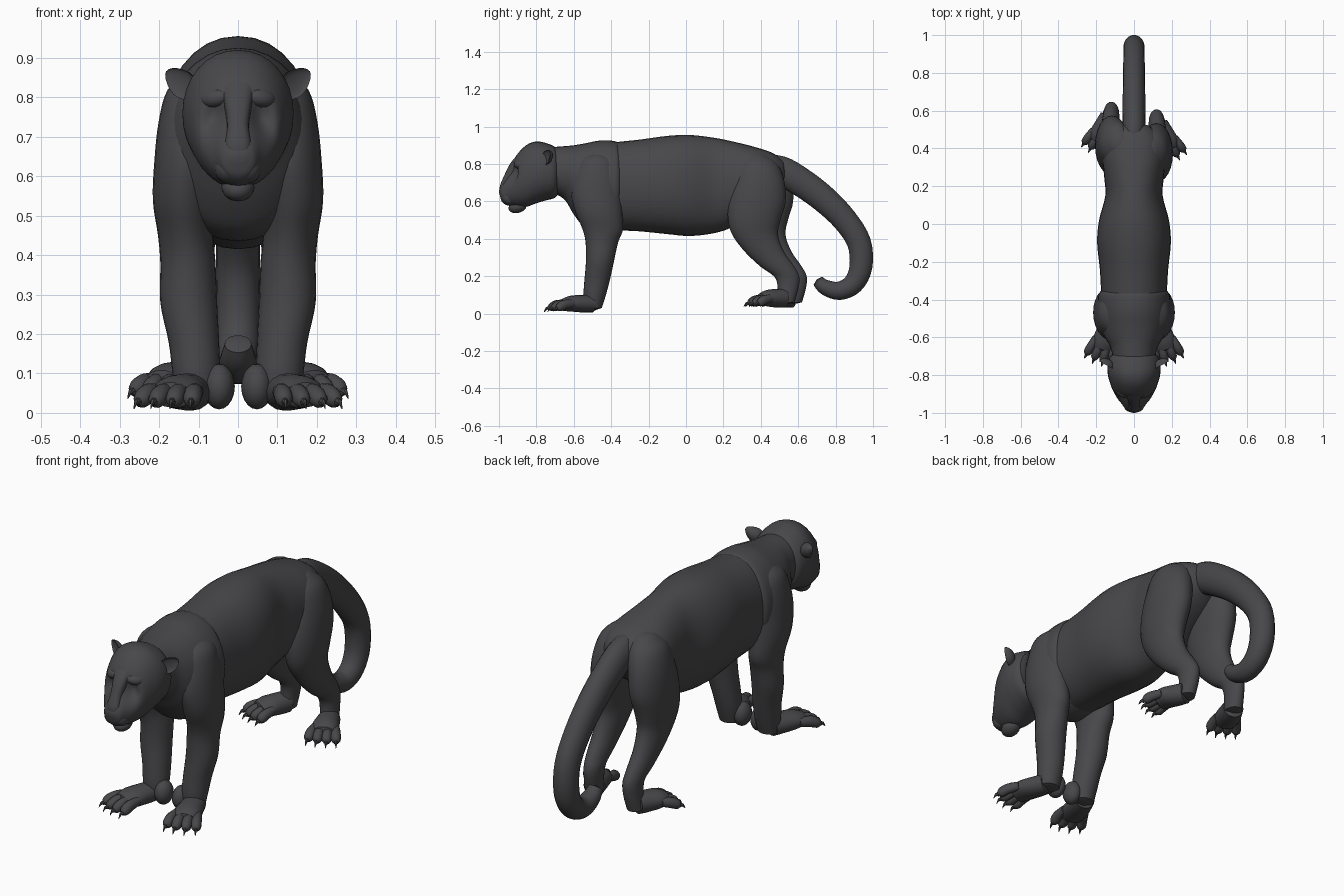
import bpy, bmesh, math
from mathutils import Vector, Matrix

cube = bpy.data.objects.get("Cube")
if cube:
    bpy.data.objects.remove(cube, do_unlink=True)

fur = bpy.data.materials.new("charcoal fur")
fur.use_nodes = True
FUR = (0.064, 0.064, 0.069, 1)
fur.diffuse_color = FUR
bsdf = fur.node_tree.nodes["Principled BSDF"]
bsdf.inputs["Base Color"].default_value = FUR
bsdf.inputs["Roughness"].default_value = 0.8


def finish(bm, name, angle=40):
    bmesh.ops.recalc_face_normals(bm, faces=bm.faces)
    mesh = bpy.data.meshes.new(name)
    bm.to_mesh(mesh)
    bm.free()
    obj = bpy.data.objects.new(name, mesh)
    bpy.context.collection.objects.link(obj)
    mesh.materials.append(fur)
    bpy.ops.object.select_all(action='DESELECT')
    obj.select_set(True)
    bpy.context.view_layer.objects.active = obj
    bpy.ops.object.shade_smooth_by_angle(angle=math.radians(angle))


def spline(keys, steps):
    """Smooth curve through rows of numbers."""
    rows = [Vector(k) for k in keys]
    out = []
    for i in range(len(rows) - 1):
        p0, p1, p2 = rows[max(i - 1, 0)], rows[i], rows[i + 1]
        p3 = rows[min(i + 2, len(rows) - 1)]
        for s in range(steps):
            t = s / steps
            out.append(p1 + (p2 - p0) * (t / 2)
                       + (p0 * 2 - p1 * 5 + p2 * 4 - p3) * (t * t / 2)
                       + (p1 * 3 - p0 - p2 * 3 + p3) * (t ** 3 / 2))
    return out + [rows[-1]]


def loft(name, keys, normal=None, sides=24, steps=4, square=1.0, sculpt=None):
    """Skin oval rings (x, y, z, half width, half depth) along a path."""
    rows = spline(keys, steps)
    pts = [Vector(r[:3]) for r in rows]
    bm = bmesh.new()
    rings = []
    for i, row in enumerate(rows):
        n = Vector(normal) if normal else (pts[min(i + 1, len(pts) - 1)] - pts[max(i - 1, 0)]).normalized()
        u = (Vector((1, 0, 0)) - n * n.x).normalized()
        v = n.cross(u)
        ring = []
        for k in range(sides):
            a = math.tau * k / sides
            c, s = math.cos(a), math.sin(a)
            c = math.copysign(abs(c) ** square, c)
            s = math.copysign(abs(s) ** square, s)
            co = pts[i] + u * (c * row[3]) + v * (s * row[4])
            ring.append(bm.verts.new(sculpt(co) if sculpt else co))
        rings.append(ring)
    for a, b in zip(rings, rings[1:]):
        for k in range(sides):
            j = (k + 1) % sides
            bm.faces.new((a[k], a[j], b[j], b[k]))
    # domed ends
    for ring, near in ((rings[0], rings[1]), (rings[-1], rings[-2])):
        mid = sum((w.co for w in ring), Vector()) / sides
        prev = sum((w.co for w in near), Vector()) / sides
        tip = bm.verts.new(mid + (mid - prev).normalized() * (ring[0].co - mid).length * 0.3)
        for k in range(sides):
            bm.faces.new((ring[k], ring[(k + 1) % sides], tip))
    finish(bm, name)


def barrel(name, rows, **options):
    """Loft along y from rows of (y, top, bottom, half width)."""
    loft(name, [(0, y, (t + b) / 2, w, (t - b) / 2) for y, t, b, w in rows],
         normal=(0, 1, 0), sides=32, **options)


def blob(name, loc, size, rot=(0, 0, 0), shape=Vector):
    bm = bmesh.new()
    bmesh.ops.create_uvsphere(bm, u_segments=16, v_segments=10, radius=1)
    for v in bm.verts:
        v.co = shape(v.co)
    turn = Matrix.Rotation(rot[2], 4, 'Z') @ Matrix.Rotation(rot[1], 4, 'Y') @ Matrix.Rotation(rot[0], 4, 'X')
    bm.transform(Matrix.Translation(loc) @ turn @ Matrix.Diagonal((*size, 1)))
    finish(bm, name)


# Trunk, with the shoulder mass as a slightly larger collar over it
barrel("torso", [(-.50, .90, .48, .15), (-.42, .912, .45, .17), (-.25, .93, .44, .18),
                 (-.10, .95, .425, .195), (.02, .955, .415, .185), (.15, .94, .43, .152),
                 (.25, .92, .465, .158), (.36, .893, .55, .165), (.46, .86, .62, .14),
                 (.52, .82, .68, .08)], square=.92)
barrel("shoulders", [(-.355, .905, .47, .175), (-.38, .922, .45, .19), (-.46, .925, .435, .192),
                     (-.54, .91, .46, .18), (-.60, .90, .53, .155), (-.65, .895, .61, .125),
                     (-.72, .89, .65, .11)], square=.96)


# Head with eye sockets pressed in beside the nose bridge
def face(co):
    for side in (-1, 1):
        d = co - Vector((side * .062, -.93, .745))
        d.z *= .75
        co = co + Vector((-side * .008, .04, 0)) * math.exp(-d.length_squared / .0013)
    return co


barrel("head", [(-.67, .85, .66, .07), (-.70, .89, .62, .125), (-.75, .912, .605, .14),
                (-.80, .92, .59, .138), (-.85, .903, .572, .124), (-.90, .855, .57, .104),
                (-.93, .80, .575, .086), (-.96, .735, .58, .060), (-.985, .69, .60, .043),
                (-.995, .668, .63, .025)], square=.95, steps=6, sculpt=face)
loft("nose_bridge", [(0, -.87, .84, .05, .03), (0, -.915, .785, .036, .03), (0, -.945, .725, .028, .03),
                     (0, -.968, .675, .034, .028), (0, -.975, .645, .022, .02)], sides=16, square=.75)
blob("chin", (0, -.90, .572), (.042, .05, .034), rot=(.3, 0, 0))


def cup(co):
    # hollow the front of the ear and narrow its tip
    y = co.y * (-.3 if co.y < 0 else 1)
    return Vector((co.x * (1 - .25 * max(co.z, 0)), y, co.z))


def paw(name, heel, heading, length, width, height):
    """Foot pad, four stout toes and claws; heading is the outward angle."""
    heel = Vector(heel)
    fwd = Vector((math.sin(heading), -math.cos(heading), 0))
    side = Vector((math.cos(heading), math.sin(heading), 0))
    low = heel.z - height
    mid = heel + fwd * length * .45
    loft(name + "_pad", [(*heel, width * .8, height), (*(heel + fwd * length * .2), width * .9, height),
                         (*mid, width, height * .9),
                         (*(heel + fwd * length * .62 + Vector((0, 0, -.008))), width * .85, height * .7)],
         sides=16)
    for i in range(4):
        f = i - 1.5
        a = heading + f * .13
        d = Vector((math.sin(a), -math.cos(a), 0))
        reach = length * (.44 - .04 * abs(f))
        r = width * .33
        base = mid + side * f * width * .52
        knuckle, end = base + d * reach * .55, base + d * reach
        knuckle.z, end.z = low + r * 2, low + r * 1.05
        loft(f"{name}_toe_{i + 1}", [(*base, r * .9, r), (*knuckle, r * 1.1, r * 1.25),
                                     (*knuckle.lerp(end, .7), r * 1.05, r * 1.1), (*end, r * .6, r * .65)],
             sides=10, steps=3)
        tip = end + d * .026
        loft(f"{name}_claw_{i + 1}", [(*end, .009, .011), (*end.lerp(tip, .5), .006, .008),
                                      (tip.x, tip.y, low + .004, .001, .001)], sides=6, steps=2)


FRONT_LEG = [(.075, -.47, .86, .05, .05), (.098, -.475, .82, .08, .098), (.118, -.478, .74, .083, .122),
             (.128, -.478, .64, .084, .135), (.138, -.465, .54, .078, .125),
             (.133, -.445, .45, .07, .108), (.127, -.45, .38, .07, .087),
             (.125, -.46, .28, .072, .075), (.112, -.475, .18, .064, .068),
             (.106, -.488, .10, .06, .06), (.105, -.495, .03, .05, .045)]
HIND_LEG = [(.07, .40, .85, .045, .05), (.09, .405, .80, .08, .105), (.11, .41, .71, .087, .135),
            (.12, .40, .60, .086, .153), (.125, .385, .50, .078, .14),
            (.125, .39, .42, .066, .122), (.125, .44, .33, .055, .105),
            (.123, .51, .25, .047, .09), (.12, .56, .195, .042, .066),
            (.122, .565, .13, .04, .055), (.128, .55, .06, .04, .05)]

for s, label in ((1, "left"), (-1, "right")):
    # Ears, brows and muzzle
    blob(f"{label}_ear", (s * .145, -.748, .836), (.036, .034, .052), rot=(0, s * .95, s * .5), shape=cup)
    blob(f"{label}_brow", (s * .055, -.885, .80), (.045, .034, .026), rot=(.3, s * .15, s * .5))
    blob(f"{label}_muzzle", (s * .026, -.942, .622), (.034, .044, .04))
    # Legs, the hind pair slightly out of step
    step = -.02 * s
    loft(f"{label}_front_leg", [(s * x, y, z, a, b) for x, y, z, a, b in FRONT_LEG], normal=(0, 0, 1))
    loft(f"{label}_hind_leg", [(s * x, y + step, z, a, b) for x, y, z, a, b in HIND_LEG], normal=(0, 0, 1))
    blob(f"{label}_wrist_pad", (s * .048, -.51, .067), (.04, .05, .058))
    paw(f"{label}_front_paw", (s * .115, -.50, .053), s * .32, .27, .064, .047)
    paw(f"{label}_hind_paw", (s * .13, .55 + step, .082), s * .42, .225, .062, .05)

# Tail, deeper than wide along its upper half
TAIL = [(.40, .79, .05, .055), (.50, .768, .06, .078), (.62, .70, .06, .078), (.74, .61, .059, .074),
        (.85, .50, .057, .068), (.925, .38, .056, .065), (.935, .25, .056, .062), (.895, .16, .054, .056),
        (.82, .122, .05, .05), (.745, .14, .044, .042), (.705, .175, .034, .032)]
loft("tail", [(0, *row) for row in TAIL], sides=18)
